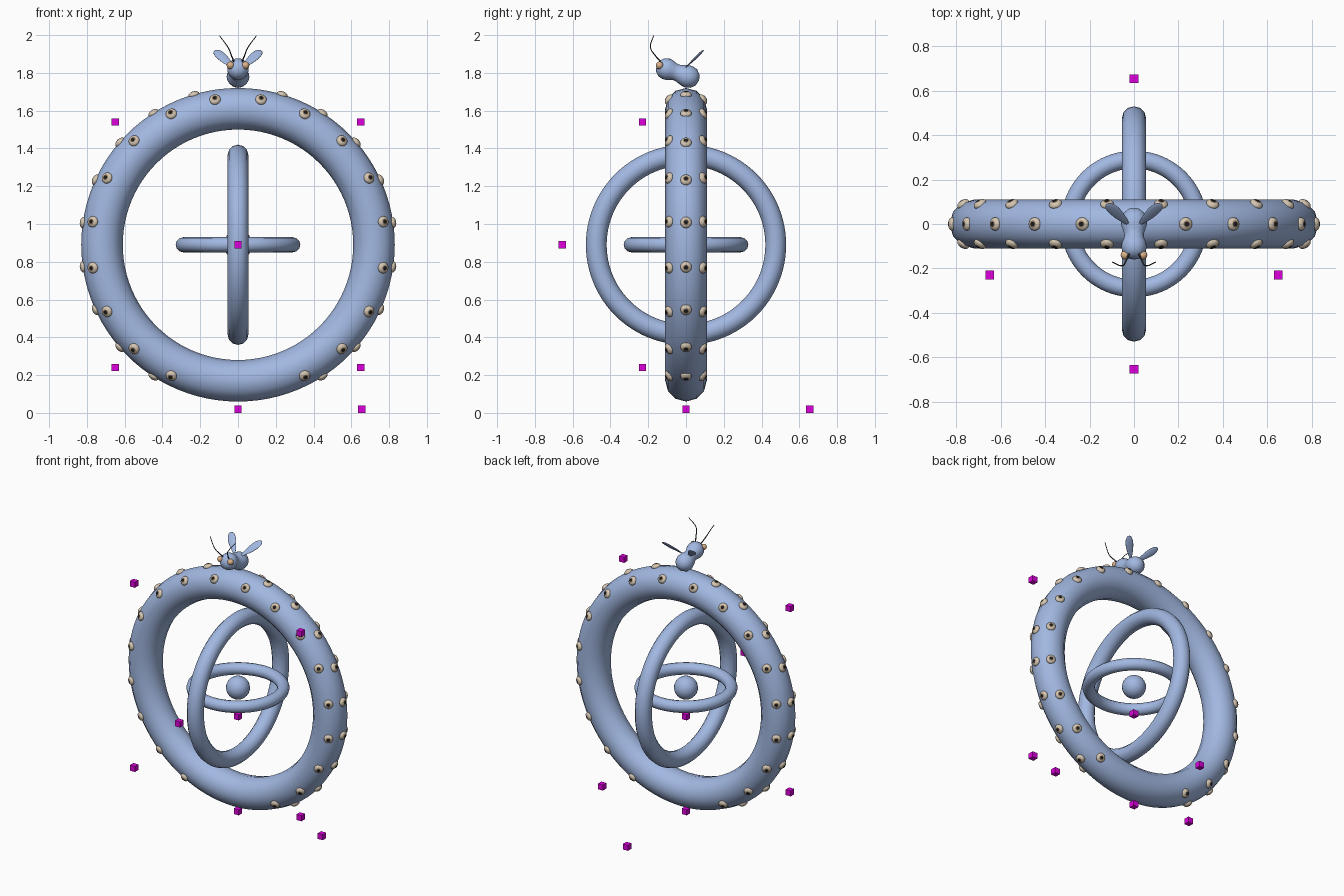
import bpy, bmesh
from math import radians, sin, cos, pi
from mathutils import Vector, Matrix

cube = bpy.data.objects.get("Cube")
if cube:
    bpy.data.objects.remove(cube, do_unlink=True)


def material(name, rgb):
    m = bpy.data.materials.new(name)
    m.use_nodes = True
    m.diffuse_color = (*rgb, 1)
    m.node_tree.nodes["Principled BSDF"].inputs["Base Color"].default_value = (*rgb, 1)
    return m


BLUE = material("soft blue", (0.36, 0.48, 0.76))
CREAM = material("cream", (0.66, 0.56, 0.44))
BROWN = material("iris brown", (0.22, 0.15, 0.09))
BLACK = material("pupil black", (0.01, 0.01, 0.01))
TAN = material("tan orange", (0.72, 0.45, 0.26))
GREY = material("dark grey", (0.06, 0.06, 0.07))
MAGENTA = material("magenta", (0.72, 0.0, 0.72))

CENTRE = Vector((0, 0, 0.89))
RING, TUBE = 0.72, 0.11


def make_mesh(name, bm, mats, smooth=True):
    bmesh.ops.recalc_face_normals(bm, faces=bm.faces)
    me = bpy.data.meshes.new(name)
    for f in bm.faces:
        f.smooth = smooth
    bm.to_mesh(me)
    bm.free()
    for m in mats:
        me.materials.append(m)
    return me


def add(name, me, matrix=Matrix()):
    ob = bpy.data.objects.new(name, me)
    ob.matrix_world = matrix
    bpy.context.scene.collection.objects.link(ob)
    return ob


def ball(name, centre, radius, mat):
    bm = bmesh.new()
    bmesh.ops.create_uvsphere(bm, u_segments=24, v_segments=14, radius=radius)
    return add(name, make_mesh(name, bm, [mat]), Matrix.Translation(centre))


def torus(name, major, minor, rotation):
    bpy.ops.mesh.primitive_torus_add(
        major_radius=major, minor_radius=minor, major_segments=96,
        minor_segments=12, location=CENTRE, rotation=rotation)
    ob = bpy.context.object
    ob.name = name
    ob.data.materials.append(BLUE)
    bpy.ops.object.shade_smooth()


def frame(origin, side, normal, along):
    """Matrix whose local x, y, z are side, normal, along."""
    m = Matrix((side, normal, along)).transposed().to_4x4()
    m.translation = origin
    return m


# Three nested rings and the core
torus("outer_ring", RING, TUBE, (pi / 2, 0, 0))
torus("middle_ring", 0.475, 0.055, (0, pi / 2, 0))
torus("inner_ring", 0.29, 0.04, (0, 0, 0))
ball("core_ball", CENTRE, 0.077, BLUE)

# Domed eye, with pupil and iris coloured by distance from its pole
bm = bmesh.new()
bmesh.ops.create_uvsphere(bm, u_segments=18, v_segments=18, radius=1)
for f in bm.faces:
    height = f.calc_center_median().z
    f.material_index = 2 if height > cos(radians(20)) else 1 if height > cos(radians(30)) else 0
bmesh.ops.scale(bm, vec=(0.03, 0.03, 0.019), verts=bm.verts)
eye_mesh = make_mesh("eye", bm, [CREAM, BROWN, BLACK])


def ring_eye(name, around, tilt):
    """Place an eye on the outer ring, facing away from the tube."""
    a, t = radians(around), radians(tilt)
    radial = Vector((sin(a), 0, cos(a)))
    out = radial * cos(t) + Vector((0, sin(t), 0))
    spot = CENTRE + radial * RING + out * (TUBE - 0.003)
    add(name, eye_mesh, Matrix.Translation(spot) @ out.to_track_quat('Z', 'Y').to_matrix().to_4x4())


for side in (-1, 1):
    for k in range(9):
        ring_eye("rim_eye", side * (k + 1) * 360 / 22, 0)
        ring_eye("front_eye", side * (9 + 18 * k), -57)
        ring_eye("back_eye", side * (9 + 18 * k), 57)

# Small floating cubes
spots = [(x, -0.23, z) for x in (-0.65, 0.65) for z in (0.24, 1.54)]
spots += [(0, -0.655, 0.89), (0, 0.655, 0.02), (0.655, 0, 0.02), (0, 0, 0.02), (0, 0, 0.69)]
bm = bmesh.new()
bmesh.ops.create_cube(bm, size=0.039)
cube_mesh = make_mesh("floating_cube", bm, [MAGENTA], smooth=False)
for spot in spots:
    add("floating_cube", cube_mesh, Matrix.Translation(spot))

# Insect body: a turned peanut shape, rear lobe to head
profile = [(0, -.06), (.03, -.052), (.052, -.03), (.06, 0), (.056, .025), (.047, .05),
           (.044, .068), (.047, .085), (.055, .105), (.057, .125), (.05, .152),
           (.03, .172), (0, .179)]
bm = bmesh.new()
verts = [bm.verts.new((r, 0, t)) for r, t in profile]
edges = [bm.edges.new(pair) for pair in zip(verts, verts[1:])]
bmesh.ops.spin(bm, geom=verts + edges, cent=(0, 0, 0), axis=(0, 0, 1),
               angle=2 * pi, steps=24, use_duplicate=False)
bmesh.ops.remove_doubles(bm, verts=bm.verts, dist=0.0005)
axis = Vector((0, -0.945, 0.33)).normalized()
side_axis = Vector((1, 0, 0))
add("insect_body", make_mesh("insect_body", bm, [BLUE]),
    frame((0, 0.013, 1.78), side_axis, axis.cross(side_axis), axis))

for side, label in ((-1, "right"), (1, "left")):
    # Insect eyes
    ball(label + "_insect_eye", (side * 0.04, -0.14, 1.84), 0.02, TAN)

    # Teardrop wings, narrow at the root
    root, tip = Vector((side * 0.022, -0.005, 1.825)), Vector((side * 0.122, 0.092, 1.92))
    along = (tip - root).normalized()
    normal = Vector((0, -0.69, 0.72))
    normal = (normal - along * normal.dot(along)).normalized()
    length = (tip - root).length
    bm = bmesh.new()
    bmesh.ops.create_uvsphere(bm, u_segments=20, v_segments=14, radius=1)
    for v in bm.verts:
        taper = 0.68 + 0.32 * v.co.z
        v.co = (v.co.x * 0.037 * taper, v.co.y * 0.009 * taper, v.co.z * length / 2)
    add(label + "_wing", make_mesh(label + "_wing", bm, [BLUE]),
        frame((root + tip) / 2, normal.cross(along), normal, along))

    # Curved antennae
    curve = bpy.data.curves.new(label + "_antenna", 'CURVE')
    curve.dimensions = '3D'
    curve.bevel_depth = 0.004
    curve.bevel_resolution = 2
    curve.use_fill_caps = True
    path = [(.022, -.135, 1.86), (.036, -.165, 1.895), (.05, -.187, 1.93), (.098, -.172, 1.997)]
    spline = curve.splines.new('BEZIER')
    spline.bezier_points.add(len(path) - 1)
    for i, (p, (x, y, z)) in enumerate(zip(spline.bezier_points, path)):
        p.co = (side * x, y, z)
        p.handle_left_type = p.handle_right_type = 'AUTO'
        p.radius = 1 - 0.15 * i
    curve.materials.append(GREY)
    add(label + "_antenna", curve)
